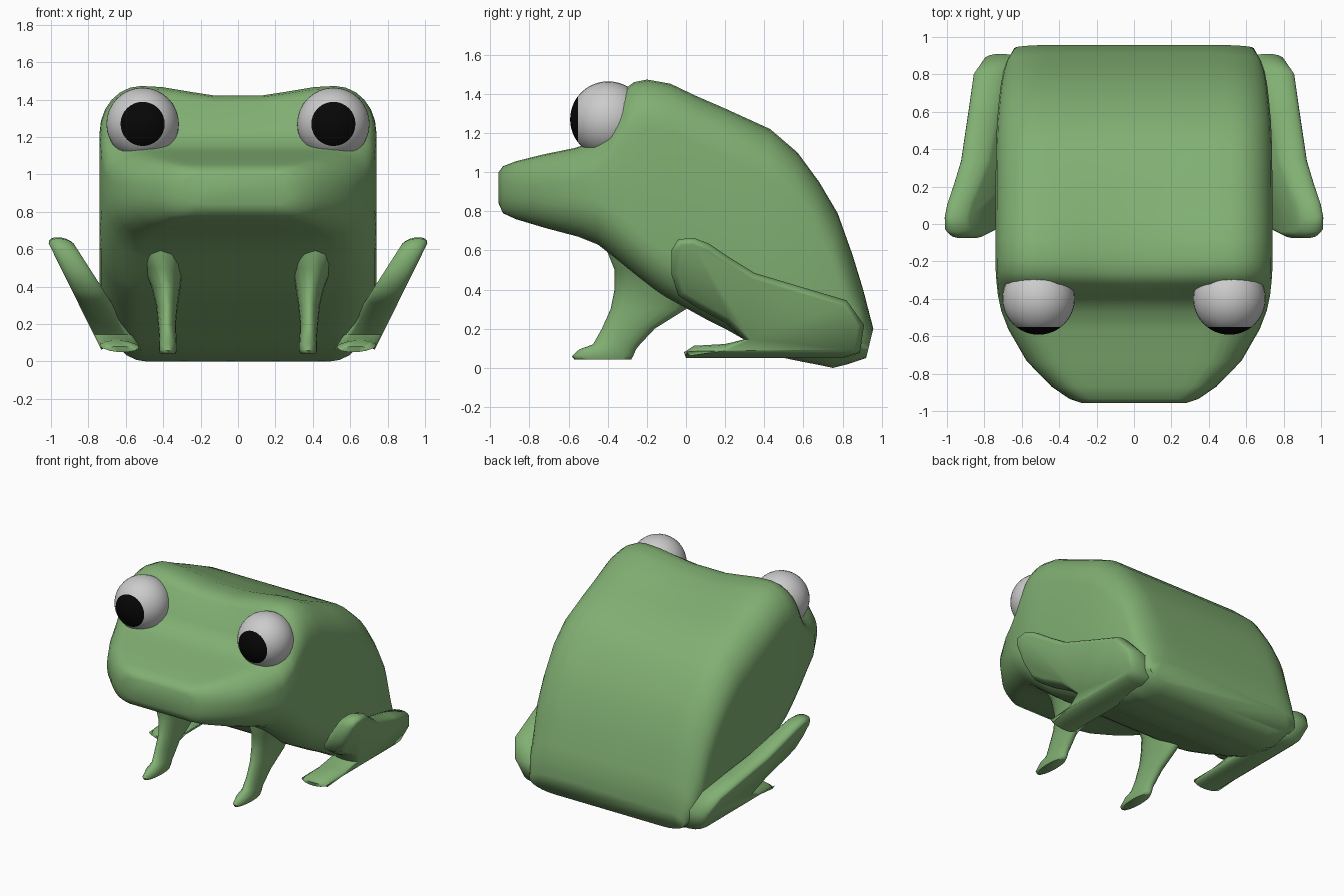
import bpy, bmesh, math

if "Cube" in bpy.data.objects:
    bpy.data.objects.remove(bpy.data.objects["Cube"])


def material(name, color):
    m = bpy.data.materials.new(name)
    m.diffuse_color = color
    m.use_nodes = True
    m.node_tree.nodes["Principled BSDF"].inputs["Base Color"].default_value = m.diffuse_color
    return m


GREEN = material("green", (0.22, 0.43, 0.17, 1))
BLACK = material("black", (0.002, 0.002, 0.002, 1))
WHITE = material("eye_grey", (0.6, 0.6, 0.6, 1))


def finish(name, bm, mats, angle=70):
    bmesh.ops.recalc_face_normals(bm, faces=bm.faces)
    me = bpy.data.meshes.new(name)
    bm.to_mesh(me)
    bm.free()
    ob = bpy.data.objects.new(name, me)
    bpy.context.collection.objects.link(ob)
    for m in mats:
        me.materials.append(m)
    bpy.ops.object.select_all(action='DESELECT')
    ob.select_set(True)
    bpy.context.view_layer.objects.active = ob
    bpy.ops.object.shade_smooth_by_angle(angle=math.radians(angle))
    return ob


def loft(name, rings):
    bm = bmesh.new()
    vs = [[bm.verts.new(p) for p in r] for r in rings]
    n = len(vs[0])
    for a, b in zip(vs, vs[1:]):
        for i in range(n):
            j = (i + 1) % n
            bm.faces.new((a[i], a[j], b[j], b[i]))
    bm.faces.new(vs[0])
    bm.faces.new(vs[-1])
    return finish(name, bm, [GREEN])


# Body: rounded-rectangle sections between a belly point and a back point
# (belly y, belly z, back y, back z, half width, dip between the eye bumps)
STATIONS = [
    (-.957, .84, -.957, 1.0, .28, 0), (-.935, .79, -.935, 1.03, .345, 0),
    (-.87, .76, -.87, 1.055, .44, 0), (-.72, .715, -.74, 1.088, .575, 0),
    (-.55, .67, -.57, 1.123, .672, 0), (-.45, .63, -.47, 1.155, .71, 0),
    (-.36, .56, -.385, 1.235, .728, 0), (-.25, .47, -.32, 1.42, .736, .035),
    (-.16, .40, -.265, 1.46, .74, .045), (-.1, .36, -.2, 1.473, .74, .05),
    (0, .305, -.08, 1.452, .74, .045), (.1, .25, .05, 1.39, .74, .03),
    (.2, .20, .2, 1.325, .74, .02), (.35, .115, .43, 1.22, .738, 0),
    (.48, .055, .57, 1.1, .732, 0), (.6, .03, .68, .95, .722, 0),
    (.68, .015, .775, .79, .712, 0), (.75, 0, .85, .58, .70, 0),
    (.83, .02, .905, .4, .68, 0), (.92, .05, .957, .2, .64, 0)]


def body_ring(yb, zb, yt, zt, w, dip):
    h = math.hypot(yt - yb, zt - zb)
    rx = min(.24, .3 * w)
    low = min(.25 / h, .45)
    top = min((.16 if yt < -.38 else .25) / h, .45)
    half = [(w * f, 0) for f in (0, .35)]
    for c, r, start in ((low, low, -90), (1 - top, top, 0)):
        for k in range(7):
            a = math.radians(15 * k + start)
            half.append((w - rx + rx * math.cos(a), c + r * math.sin(a)))
    half += [(w * f, 1) for f in (.55, .35, .18, 0)]
    pts = half + [(-x, t) for x, t in reversed(half[1:-1])]
    out = []
    for x, t in pts:
        s = max(0, 1 - abs(x) / .5)
        d = dip * min(1, s * s * (3 - 2 * s) * 1.3) * (t > .9)
        out.append((x, yb + (yt - yb) * t, zb + (zt - zb) * t - d))
    return out


loft("body", [body_ring(*s) for s in STATIONS])

# Front leg sections: height, front y, back y, half thickness, centre x
LEG = [(.66, -.40, .06, .20, .43), (.6, -.405, .06, .16, .415),
       (.5, -.365, .06, .11, .40),
       (.4, -.365, .05, .078, .385), (.3, -.385, .0, .058, .38),
       (.2, -.43, -.16, .048, .38), (.12, -.475, -.235, .046, .375),
       (.095, -.545, -.255, .048, .375), (.06, -.583, -.27, .048, .375),
       (.042, -.57, -.28, .042, .375)]
# Hind leg outline seen from the side (y, z), and its pillow-like rounding
# (fraction of thickness, inset)
HIND = [(-.075, .6), (-.04, .657), (.04, .664), (.12, .633), (.22, .565),
        (.35, .485), (.6, .41), (.82, .345), (.91, .22), (.888, .075),
        (.8, .05), (.4, .05), (.0, .05), (-.01, .08), (.04, .113),
        (.2, .122), (.295, .145), (.2, .23), (.05, .31), (-.04, .37),
        (-.075, .48)]
PILLOW = [(0, .034), (.06, .02), (.2, .007), (.4, 0), (.6, 0), (.8, .007),
          (.94, .02), (1, .034)]


def hind_ring(side, frac, inset):
    ring = []
    n = len(HIND)
    for i, (y, z) in enumerate(HIND):
        (ya, za), (yb, zb) = HIND[i - 1], HIND[(i + 1) % n]
        d = math.hypot(yb - ya, zb - za)
        y, z = y + inset * (zb - za) / d, z - inset * (yb - ya) / d
        lo, hi = .475 + .64 * z, .70 + .495 * z
        ring.append((side * (lo + (hi - lo) * frac), y, z))
    return ring


for side, label in ((1, "left"), (-1, "right")):
    rings = []
    for z, y0, y1, rx, cx in LEG:
        rings.append([(side * cx + rx * math.cos(a),
                       (y0 + y1) / 2 + (y1 - y0) / 2 * math.sin(a), z)
                      for a in (math.tau * k / 16 for k in range(16))])
    loft("front_leg_" + label, rings)
    loft("hind_leg_" + label, [hind_ring(side, *p) for p in PILLOW])

    # Eye: sphere with its pole forward, the polar cap is the pupil
    bm = bmesh.new()
    bmesh.ops.create_uvsphere(bm, u_segments=32, v_segments=24, radius=.194)
    for f in bm.faces:
        f.material_index = int(f.calc_center_median().z > .154)
    for v in bm.verts:
        x, y, z = v.co
        v.co = (x, -z, y)
    eye = finish("eye_" + label, bm, [WHITE, BLACK])
    eye.location = (side * .51, -.398, 1.27)
